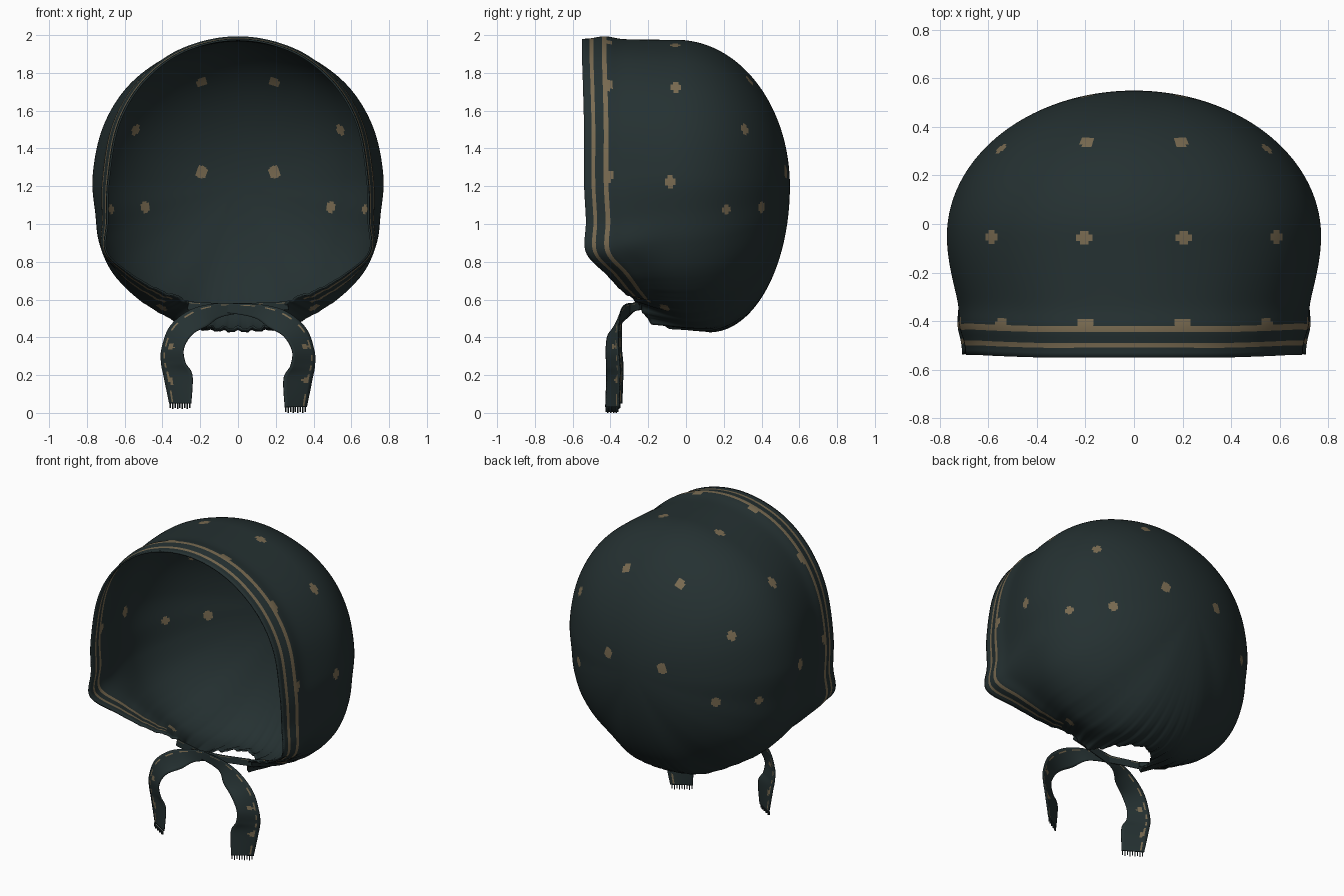
import bpy, bmesh, math
from mathutils import Vector

if "Cube" in bpy.data.objects:
    bpy.data.objects.remove(bpy.data.objects["Cube"])


def material(name, rgb):
    m = bpy.data.materials.new(name)
    m.diffuse_color = (*rgb, 1)
    m.use_nodes = True
    m.node_tree.nodes["Principled BSDF"].inputs["Base Color"].default_value = m.diffuse_color
    return m


CLOTH = material("dark_teal_cloth", (0.018, 0.030, 0.031))
GOLD = material("dull_gold_print", (0.19, 0.145, 0.082))

# Half outline, crown to nape: widest x, z, y, then hem x, y, z
KEYS = [
    (0.00, 1.975, -.05, 0.00, -.55, 1.98),
    (0.21, 1.945, -.05, 0.20, -.55, 1.95),
    (0.42, 1.86, -.05, 0.38, -.55, 1.865),
    (0.60, 1.71, -.05, 0.54, -.545, 1.71),
    (0.72, 1.50, -.05, 0.645, -.54, 1.50),
    (0.77, 1.25, -.05, 0.69, -.54, 1.22),
    (0.755, 1.05, -.05, 0.695, -.53, 1.02),
    (0.735, 0.90, -.05, 0.70, -.53, 0.85),
    (0.67, 0.75, -.03, 0.57, -.42, 0.73),
    (0.55, 0.62, 0.00, 0.42, -.34, 0.645),
    (0.40, 0.52, 0.02, 0.27, -.26, 0.585),
    (0.25, 0.45, 0.08, 0.20, -.18, 0.475),
    (0.13, 0.435, 0.12, 0.13, 0.00, 0.445),
    (0.00, 0.43, 0.13, 0.00, 0.09, 0.445),
]
LAST = len(KEYS) - 1
POLE = Vector((0, 0.55, 1.2))
COLS, ROWS = 320, 104
HEM = [.13, .105, .083, .06, .04, .02, 0]   # distances of stripe edges from hem


def flip(k):
    return (-k[0], k[1], k[2], -k[3], k[4], k[5])


def key(i):
    if i < 0:
        return flip(KEYS[-i])
    if i > LAST:
        return flip(KEYS[2 * LAST - i])
    return KEYS[i]


def catmull(a, b, c, d, t):
    return [0.5 * (2 * q + (r - p) * t + (2 * p - 5 * q + 4 * r - s) * t * t
                   + (3 * q - p - 3 * r + s) * t ** 3) for p, q, r, s in zip(a, b, c, d)]


def meridian(u):
    """Points from the back of the head out to the hem."""
    i = min(int(u), LAST - 1)
    sx, sz, sy, ex, ey, ez = catmull(key(i - 1), key(i), key(i + 1), key(i + 2), u - i)
    s, e = Vector((sx, sy, sz)), Vector((ex, ey, ez))
    pts = []
    for j in range(60):
        a = j / 60 * math.pi / 2
        r = math.sin(a)
        pts.append(Vector((sx * r, sy + (POLE.y - sy) * math.cos(a), 1.2 + (sz - 1.2) * r)))
    chord = e - s
    t0 = Vector((0, -chord.length, 0))
    t1 = t0.lerp(chord, min(1, max(0, u - 7)))
    for j in range(41):
        t = j / 40
        pts.append(s * (2 * t**3 - 3 * t * t + 1) + t0 * (t**3 - 2 * t * t + t)
                   + e * (3 * t * t - 2 * t**3) + t1 * (t**3 - t * t))
    # Resample by length, with fixed rows for the hem stripes
    acc = [0]
    for p, q in zip(pts, pts[1:]):
        acc.append(acc[-1] + (q - p).length)
    total = acc[-1]
    dist = [(total - HEM[0]) * k / ROWS for k in range(1, ROWS)] + [total - h for h in HEM]
    low = min(1, max(0, (u - 8) / 2.5))
    out, j = [], 0
    for d in dist:
        while j < len(acc) - 2 and acc[j + 1] < d:
            j += 1
        p = pts[j].lerp(pts[j + 1], (d - acc[j]) / max(1e-6, acc[j + 1] - acc[j]))
        radial = Vector((p.x, 0, p.z - 1.2)).normalized()
        # Slight ridge behind the hem, gathers toward the nape
        ridge = .015 * math.exp(-((total - d - .12) / .06) ** 2) * (1 - low)
        folds = .007 * low * (d / total) ** 5 * (math.sin(u * 11) + .6 * math.sin(u * 23 + 1))
        out.append(p + radial * (ridge + folds))
    return out


# Bonnet shell
bm = bmesh.new()
pole = bm.verts.new(POLE)
grid = []
for c in range(COLS):
    f = 2 * c / COLS
    side = 1 if f <= 1 else -1
    line = meridian(LAST * (f if f <= 1 else 2 - f))
    grid.append([bm.verts.new((p.x * side, p.y, p.z)) for p in line])

# Printed dots: x, y, z, radius (both sides)
DOTS = [(.2, .53, 1.28, .034), (.2, .34, 1.77, .03), (.55, .31, 1.5, .027), (.49, .39, 1.09, .031),
        (.68, .21, 1.08, .022), (.77, -.09, 1.23, .031), (.58, -.05, 1.72, .032),
        (.2, -.05, 1.95, .03), (.2, -.42, 1.96, .034), (.55, -.42, 1.73, .034),
        (.71, -.42, 1.25, .034), (.42, -.13, .53, .03)]
verts = [v.co for col in grid[:COLS // 2 + 1] for v in col]
dots = []
for x, y, z, r in DOTS:
    target = Vector((x, y, z))
    dots.append((min(verts, key=lambda v: (v - target).length_squared), r))

n = len(grid[0])
for c in range(COLS):
    a, b = grid[c], grid[(c + 1) % COLS]
    bm.faces.new((pole, a[0], b[0]))
    f = 2 * (c + .5) / COLS
    u = LAST * (f if f <= 1 else 2 - f)
    for r in range(n - 1):
        face = bm.faces.new((a[r], a[r + 1], b[r + 1], b[r]))
        m = face.calc_center_median()
        m.x = abs(m.x)
        stripe = r in (n - 7, n - 4) and u < 9.6
        if stripe or any((m - d).length < rad for d, rad in dots):
            face.material_index = 1


def finish(bm, name, thickness):
    me = bpy.data.meshes.new(name)
    bm.to_mesh(me)
    bm.free()
    me.materials.append(CLOTH)
    me.materials.append(GOLD)
    ob = bpy.data.objects.new(name, me)
    bpy.context.collection.objects.link(ob)
    for p in me.polygons:
        p.use_smooth = True
    mod = ob.modifiers.new("cloth_thickness", 'SOLIDIFY')
    mod.thickness = thickness
    mod.offset = -1
    return ob


finish(bm, "bonnet_shell", 0.01)

# Chin ribbons: inner x, z, outer x, z, depth y, twist
RIBBON = [(-.27, .545, -.26, .59, -.25, 0), (-.10, .535, -.08, .58, -.285, 0),
          (.08, .505, .11, .575, -.315, .0), (.16, .455, .25, .54, -.355, .015),
          (.24, .41, .36, .45, -.38, .028), (.288, .33, .405, .33, -.385, .033),
          (.28, .25, .408, .25, -.38, .035), (.243, .18, .395, .18, -.38, .035),
          (.25, .03, .365, .03, -.385, .035)]
ACROSS = [0, .12, .2, .3, .4, .5, .6, .7, .8, .87, 1]
STEPS = 12


def ribbon(name, side, lift, depth):
    bm = bmesh.new()
    rows = []
    top = len(RIBBON) - 1
    for k in range(top * STEPS + 1):
        i = min(k // STEPS, top - 1)
        w = [RIBBON[min(max(i + o, 0), top)] for o in (-1, 0, 1, 2)]
        ix, iz, ox, oz, y, tw = catmull(*w, k / STEPS - i)
        drop = lift * k / (top * STEPS)
        p = Vector((ix * side, y - tw + depth, iz + drop))
        q = Vector((ox * side, y + tw + depth, oz + drop))
        rows.append([bm.verts.new(p.lerp(q, t)) for t in ACROSS])
    marks = [Vector((.355, 0, z)) for z in (.35, .17)]
    for k in range(len(rows) - 1):
        for j in range(len(ACROSS) - 1):
            quad = [rows[k][j], rows[k + 1][j], rows[k + 1][j + 1], rows[k][j + 1]]
            face = bm.faces.new(quad if side > 0 else quad[::-1])
            m = face.calc_center_median()
            flat = Vector((abs(m.x), 0, m.z))
            dashed = j == 8 and k % 9 < 5
            if dashed or any((flat - d).length < .016 for d in marks):
                face.material_index = 1
    # Frayed threads at the ribbon end
    p, q = rows[-1][0].co.copy(), rows[-1][-1].co.copy()
    for j in range(9):
        a, b = p.lerp(q, j / 9 + .02), p.lerp(q, j / 9 + .06)
        d = Vector((0, 0, -.024 - .006 * (j % 2)))
        bm.faces.new([bm.verts.new(v) for v in (a, a + d, b + d, b)])
    finish(bm, name, 0.006)


ribbon("right_ribbon", 1, 0, -.008)
ribbon("left_ribbon", -1, .02, .008)
